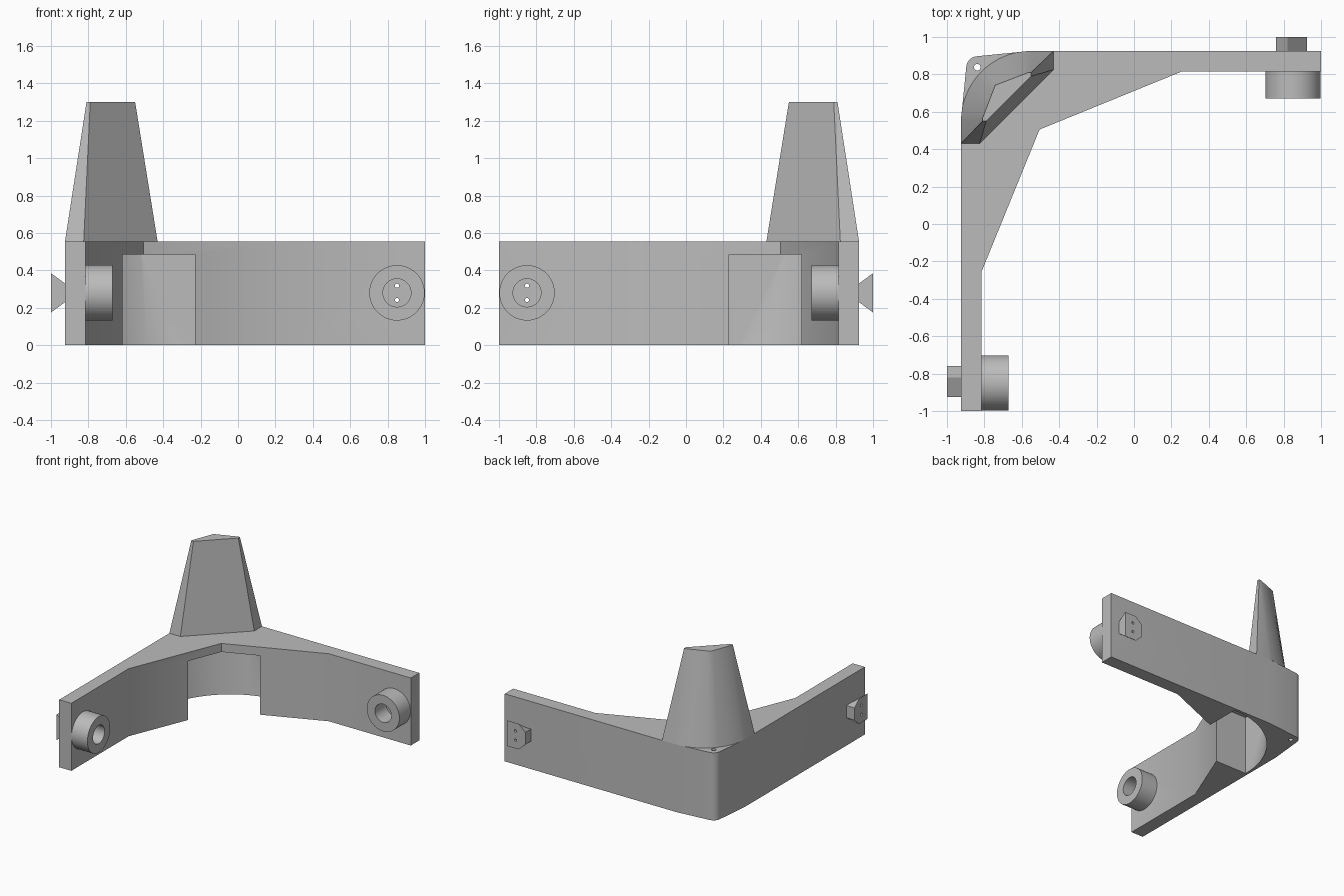
import bpy, bmesh
from math import sin, cos, pi, radians
from mathutils import Vector

cube = bpy.data.objects.get("Cube")
if cube:
    bpy.data.objects.remove(cube)

grey = bpy.data.materials.new("plain grey")
grey.use_nodes = True
grey.diffuse_color = (0.5, 0.5, 0.5, 1)
grey.node_tree.nodes["Principled BSDF"].inputs["Base Color"].default_value = (0.5, 0.5, 0.5, 1)

BODY_TOP = 0.555
PEG_Z = 0.28
PEG_X = 0.85


def loft(name, rings):
    """Closed solid through rings of matching points."""
    bm = bmesh.new()
    loops = [[bm.verts.new(p) for p in ring] for ring in rings]
    n = len(loops[0])
    for low, high in zip(loops, loops[1:]):
        for i in range(n):
            j = (i + 1) % n
            bm.faces.new((low[i], low[j], high[j], high[i]))
    bm.faces.new(loops[0])
    bm.faces.new(loops[-1])
    bmesh.ops.recalc_face_normals(bm, faces=bm.faces)
    mesh = bpy.data.meshes.new(name)
    bm.to_mesh(mesh)
    bm.free()
    mesh.materials.append(grey)
    obj = bpy.data.objects.new(name, mesh)
    bpy.context.collection.objects.link(obj)
    return obj


def level(points, z):
    return [(x, y, z) for x, y in points]


def arc(cx, cy, r, start, end, steps):
    angles = [radians(start + (end - start) * i / steps) for i in range(steps + 1)]
    return [(cx + r * cos(a), cy + r * sin(a)) for a in angles]


def circle(cx, cy, r, steps):
    return arc(cx, cy, r, 0, 360, steps)[:-1]


def flip(points):
    """Reflect across the diagonal that swaps the two arms."""
    return [(-y, -x, z) for x, y, z in points]


def cut(obj, cutters, operation='DIFFERENCE'):
    """Apply booleans so the final mesh can be shaded."""
    for c in cutters:
        mod = obj.modifiers.new("cut", 'BOOLEAN')
        mod.operation = operation
        mod.solver = 'EXACT'
        mod.object = c
    bpy.context.view_layer.update()
    graph = bpy.context.evaluated_depsgraph_get()
    mesh = bpy.data.meshes.new_from_object(obj.evaluated_get(graph))
    obj.modifiers.clear()
    obj.data = mesh


# Body: an L-shaped plan with a gusset and a rounded outer corner
inner = [(1, 0.815), (0.255, 0.815), (-0.505, 0.505), (-0.815, -0.255), (-0.815, -1)]
outer = [(-0.925, -1), (-0.925, 0.56)] + arc(-0.835, 0.835, 0.062, 174, 96, 8) \
    + [(-0.56, 0.925), (1, 0.925)]
plan = inner + outer
body = loft("corner_body", [level(plan, 0), level(plan, BODY_TOP)])

# Underside pocket: a square recess limited by a flaring round back wall
square = [(-0.903, -0.1), (-0.23, -0.1), (-0.23, 0.903), (-0.903, 0.903)]
square = [(x, max(y, 0.23)) for x, y in square]
pocket = loft("pocket_cutter", [level(square, -0.1), level(square, 0.485)])
flare = loft("flare_cutter", [level(circle(-0.23, 0.23, r, 96), z)
                              for z, r in ((-0.2, 0.652), (0.6, 0.746))])
cut(pocket, [flare], 'INTERSECT')

# Small vertical hole in the outer corner
corner_hole = loft("corner_hole_cutter", [level(circle(-0.838, 0.838, 0.018, 16), z)
                                          for z in (-0.1, 0.7)])
cutters = [pocket, flare, corner_hole]
body_cutters = [pocket, corner_hole]
parts = [body]

# Pillar: curved outer wall tapering to a kinked top
base = [(-0.925, 0.43)] + arc(-0.55, 0.55, 0.375, 180, 90, 16) \
    + [(-0.43, 0.925), (-0.43, 0.825), (-0.825, 0.43)]
start, kink, end = Vector((-0.81, 0.565)), Vector((-0.742, 0.742)), Vector((-0.565, 0.81))
top_line = [start.lerp(kink, i / 8) for i in range(8)] + [kink.lerp(end, i / 8) for i in range(9)]
top = [(-0.81, 0.55)] + [tuple(p) for p in top_line] \
    + [(-0.55, 0.81), (-0.55, 0.79), (-0.79, 0.55)]
parts.append(loft("tapered_pillar", [level(base, BODY_TOP), level(top, 1.3)]))


def disc(r, y, z=PEG_Z, steps=48):
    return [(x, y, h) for x, h in circle(PEG_X, z, r, steps)]


def peg_ring(y, half):
    """Peg outline with a pointed end; half is its half height."""
    tip = 0.05
    side = [(0.925, half), (0.82, half), (0.76, tip)]
    return [(x, y, PEG_Z + h) for x, h in side] + [(x, y, PEG_Z - h) for x, h in reversed(side)]


# Boss, dovetail peg and pin holes at the end of each arm
for side, place in (("back", lambda p: p), ("right", flip)):
    boss = loft(side + "_boss", [place(disc(0.148, y)) for y in (0.67, 0.815)])
    bore = loft(side + "_bore_cutter", [place(disc(0.075, y)) for y in (0.6, 0.9)])
    cut(boss, [bore])
    peg = loft(side + "_peg", [place(peg_ring(0.925, 0.05)), place(peg_ring(1.0, 0.105))])
    pins = [loft(side + "_pin_cutter", [place(disc(0.011, y, PEG_Z + dz, 12)) for y in (0.7, 1.1)])
            for dz in (-0.038, 0.038)]
    cut(peg, pins)
    body_cutters += pins
    cutters += pins + [bore]
    parts += [boss, peg]

cut(body, body_cutters)

# Remove helpers and shade smoothly with crisp edges
for c in cutters:
    bpy.data.objects.remove(c)
bpy.ops.object.select_all(action='DESELECT')
for p in parts:
    p.select_set(True)
bpy.context.view_layer.objects.active = body
bpy.ops.object.shade_smooth_by_angle(angle=radians(25))
